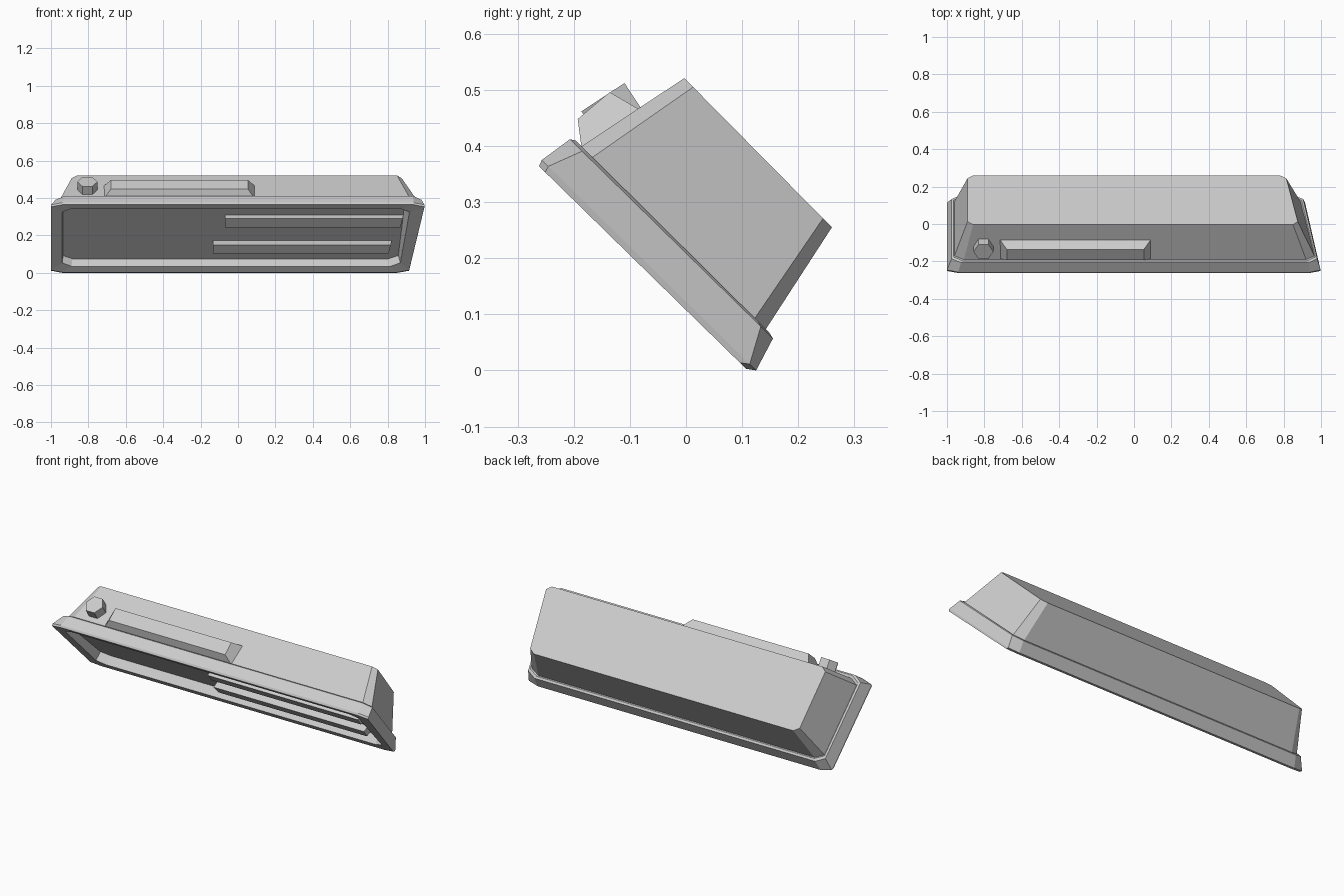
import bpy, bmesh
from mathutils import Vector, Matrix

if "Cube" in bpy.data.objects:
    bpy.data.objects.remove(bpy.data.objects["Cube"])


def finish(name, bm):
    bmesh.ops.recalc_face_normals(bm, faces=bm.faces)
    mesh = bpy.data.meshes.new(name)
    bm.to_mesh(mesh)
    bm.free()
    obj = bpy.data.objects.new(name, mesh)
    bpy.context.collection.objects.link(obj)
    return obj


def ring(top, bottom, left, right_top, right_bottom, cx=0.05, cv=0.06):
    """Chamfered four-sided outline between a top and a bottom (y, z) line."""
    def point(v, inset, side):
        right = right_top + (right_bottom - right_top) * v
        x = left + inset if side < 0 else right - inset
        y, z = (a + (b - a) * v for a, b in zip(top, bottom))
        return (x, y, z)
    return [point(0, cx, -1), point(0, cx, 1), point(cv, 0, 1), point(1 - cv, 0, 1),
            point(1, cx, 1), point(1, cx, -1), point(1 - cv, 0, -1), point(cv, 0, -1)]


def loft(name, rings):
    """Skin a stack of matching outlines and cap both ends."""
    bm = bmesh.new()
    loops = [[bm.verts.new(p) for p in r] for r in rings]
    for a, b in zip(loops, loops[1:]):
        for i in range(len(a)):
            j = (i + 1) % len(a)
            bm.faces.new((a[i], a[j], b[j], b[i]))
    bm.faces.new(loops[0])
    bm.faces.new(loops[-1])
    return finish(name, bm)


# Housing: recess floor, opening, flange, step, tapered back
loft("housing", [
    ring((-0.205, 0.362), (0.112, 0.075), -0.935, 0.89, 0.855),
    ring((-0.238, 0.343), (0.078, 0.035), -0.94, 0.92, 0.865),
    ring((-0.262, 0.364), (0.107, 0.003), -1.0, 1.0, 0.912, 0.06, 0.03),
    ring((-0.257, 0.375), (0.125, 0.0), -1.0, 1.0, 0.912, 0.06, 0.03),
    ring((-0.207, 0.412), (0.155, 0.057), -0.975, 0.985, 0.90),
    ring((-0.197, 0.410), (0.148, 0.068), -0.965, 0.975, 0.89),
    ring((-0.190, 0.397), (0.140, 0.070), -0.96, 0.97, 0.885),
    ring((-0.003, 0.521), (0.260, 0.255), -0.89, 0.88, 0.81, 0.03, 0.06),
])

# Two slats lying in the recess
slat = [(-0.13, 0.318), (-0.175, 0.29), (-0.13, 0.243), (-0.075, 0.28)]
for name, dx, dy, dz in (("upper_slat", 0, 0, 0), ("lower_slat", -0.063, 0.145, -0.14)):
    left = [(-0.07 + dx, y + dy, z + dz) for y, z in slat]
    right = [(0.885 + dx + (z - 0.31) * 0.25, y + dy, z + dz) for y, z in slat]
    loft(name, [left, right])

# Ridge block on the upper face, with sloped ends
block = [(-0.186, 0.395, 0), (-0.193, 0.448, 0.037), (-0.136, 0.496, 0.037), (-0.083, 0.465, 0)]
loft("top_block", [[(-0.717 + i, y, z) for y, z, i in block],
                   [(0.09 - i, y, z) for y, z, i in block]])

# Six-sided knob standing square to the upper face
normal = Vector((0, -0.55, 0.835)).normalized()
bm = bmesh.new()
turn = Vector((0, 0, 1)).rotation_difference(normal).to_matrix().to_4x4()
centre = Vector((-0.805, -0.148, 0.487)) - normal * 0.035
bmesh.ops.create_cone(bm, cap_ends=True, segments=6, radius1=0.053, radius2=0.053, depth=0.07,
                      matrix=Matrix.Translation(centre) @ turn @ Matrix.Rotation(1.5708, 4, 'Z'))
finish("knob", bm)
